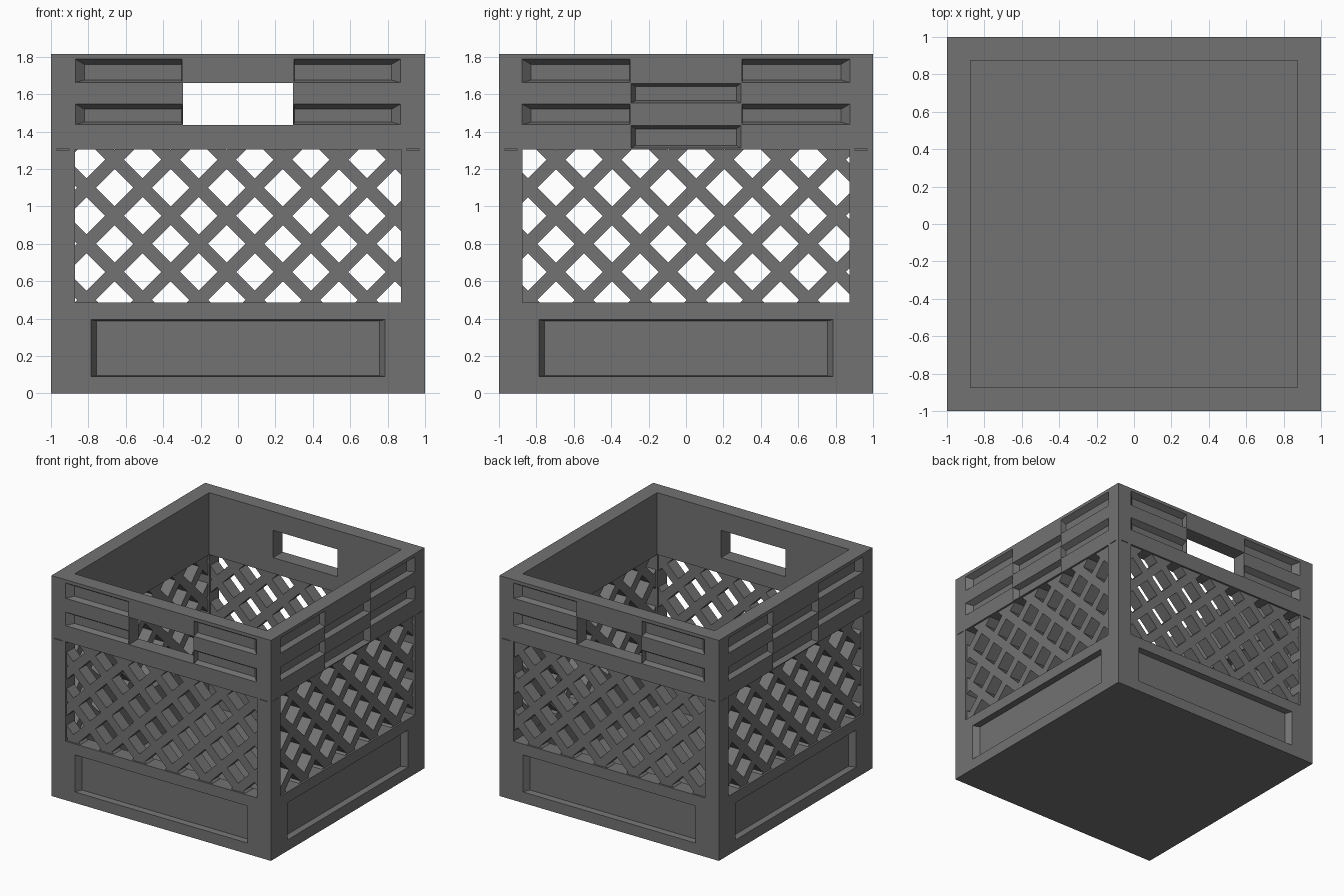
import bpy, bmesh

if "Cube" in bpy.data.objects:
    bpy.data.objects.remove(bpy.data.objects["Cube"])

WALL = 0.875     # inner face of the walls
TOP = 1.815      # crate height

# Dark grey plastic
plastic = bpy.data.materials.new("dark_plastic")
plastic.diffuse_color = (0.17, 0.17, 0.17, 1)
plastic.use_nodes = True
plastic.node_tree.nodes["Principled BSDF"].inputs["Base Color"].default_value = plastic.diffuse_color

# Map side coordinates (u along the wall, d inward depth, z) to world
SIDES = {
    "front": lambda u, d, z: (u, -1 + d, z),
    "back": lambda u, d, z: (u, 1 - d, z),
    "right": lambda u, d, z: (1 - d, u, z),
    "left": lambda u, d, z: (-1 + d, u, z),
}


def prism(bm, loop_a, loop_b):
    """Closed solid between two four-point loops."""
    a = [bm.verts.new(p) for p in loop_a]
    b = [bm.verts.new(p) for p in loop_b]
    bm.faces.new(a)
    bm.faces.new(b[::-1])
    for i in range(4):
        j = (i + 1) % 4
        bm.faces.new((a[i], b[i], b[j], a[j]))


def rect(side, u0, u1, z0, z1, d):
    f = SIDES[side]
    return [f(u0, d, z0), f(u1, d, z0), f(u1, d, z1), f(u0, d, z1)]


def block(bm, side, u0, u1, z0, z1, d0, d1):
    prism(bm, rect(side, u0, u1, z0, z1, d0), rect(side, u0, u1, z0, z1, d1))


def recess(bm, side, u0, u1, z0, z1, ins, depth):
    """Tapered pocket; ins = inset of left, right, bottom, top edges."""
    l, r, b, t = ins
    k = 0.002 / depth  # continue the taper slightly outside the wall
    prism(bm, rect(side, u0 - l * k, u1 + r * k, z0 - b * k, z1 + t * k, -0.002),
          rect(side, u0 + l, u1 - r, z0 + b, z1 - t, depth))


def finish(bm, name):
    bmesh.ops.recalc_face_normals(bm, faces=bm.faces[:])
    me = bpy.data.meshes.new(name)
    bm.to_mesh(me)
    bm.free()
    me.materials.append(plastic)
    ob = bpy.data.objects.new(name, me)
    bpy.context.collection.objects.link(ob)
    return ob


def cut(ob, bm):
    """Subtract the solids in bm from ob, then discard the cutter."""
    cutter = finish(bm, "cutter")
    cutter.hide_render = True
    mod = ob.modifiers.new("cut", 'BOOLEAN')
    mod.operation = 'DIFFERENCE'
    mod.solver = 'EXACT'
    mod.object = cutter
    bpy.context.view_layer.objects.active = ob
    bpy.ops.object.modifier_apply(modifier=mod.name)
    bpy.data.objects.remove(cutter)


# Crate frame: solid box hollowed from the top
bm = bmesh.new()
block(bm, "front", -1, 1, 0, TOP, 0, 2)
frame = finish(bm, "crate_frame")
bm = bmesh.new()
block(bm, "front", -WALL, WALL, 0.06, TOP + 0.2, 1 - WALL, 1 + WALL)
cut(frame, bm)

# Lattice windows through both wall pairs, and the two hand holes
for side, u0, u1, z0, z1 in (("front", -0.872, 0.872, 0.485, 1.305),
                             ("right", -0.873, 0.873, 0.485, 1.305),
                             ("front", -0.293, 0.293, 1.435, 1.66)):
    bm = bmesh.new()
    block(bm, side, u0, u1, z0, z1, -0.1, 2.1)
    cut(frame, bm)

# Tapered pockets on the rim and the wide panel below the lattice
bm = bmesh.new()
for side in SIDES:
    end = 0.87 if side in ("front", "back") else 0.877
    for z0, z1 in ((1.662, 1.788), (1.437, 1.548)):
        recess(bm, side, -end, -0.299, z0, z1, (0.048, 0.003, 0.014, 0.028), 0.045)
        recess(bm, side, 0.299, end, z0, z1, (0.003, 0.048, 0.014, 0.028), 0.045)
    if side in ("left", "right"):
        for z0, z1 in ((1.552, 1.658), (1.312, 1.433)):
            recess(bm, side, -0.294, 0.294, z0, z1, (0.025, 0.025, 0.014, 0.018), 0.045)
    recess(bm, side, -0.787, 0.787, 0.09, 0.395, (0.03, 0.03, 0.005, 0.007), 0.05)
    # Short seam marks on the corner posts under the rim
    for s in (-1, 1):
        block(bm, side, s * 0.9, s * 0.97, 1.302, 1.307, -0.002, 0.01)
cut(frame, bm)

# Diagonal lattice panels: plates pierced by rows of diamonds
H = 0.1
for side, f in SIDES.items():
    bm = bmesh.new()
    block(bm, side, -0.878, 0.878, 0.48, 1.31, 0.015, 0.115)
    panel = finish(bm, side + "_lattice")
    start = -0.66 if side in ("front", "back") else -0.695
    bm = bmesh.new()
    for row in range(-2, 6):
        z = 1.1 - 0.15 * row
        for col in range(-2, 8):
            u = start + 0.3 * col + 0.15 * (row % 2)
            loops = [[f(u + a * H, d, z + b * H)
                      for a, b in ((1, 0), (0, 1), (-1, 0), (0, -1))]
                     for d in (-0.05, 0.2)]
            prism(bm, *loops)
    cut(panel, bm)
